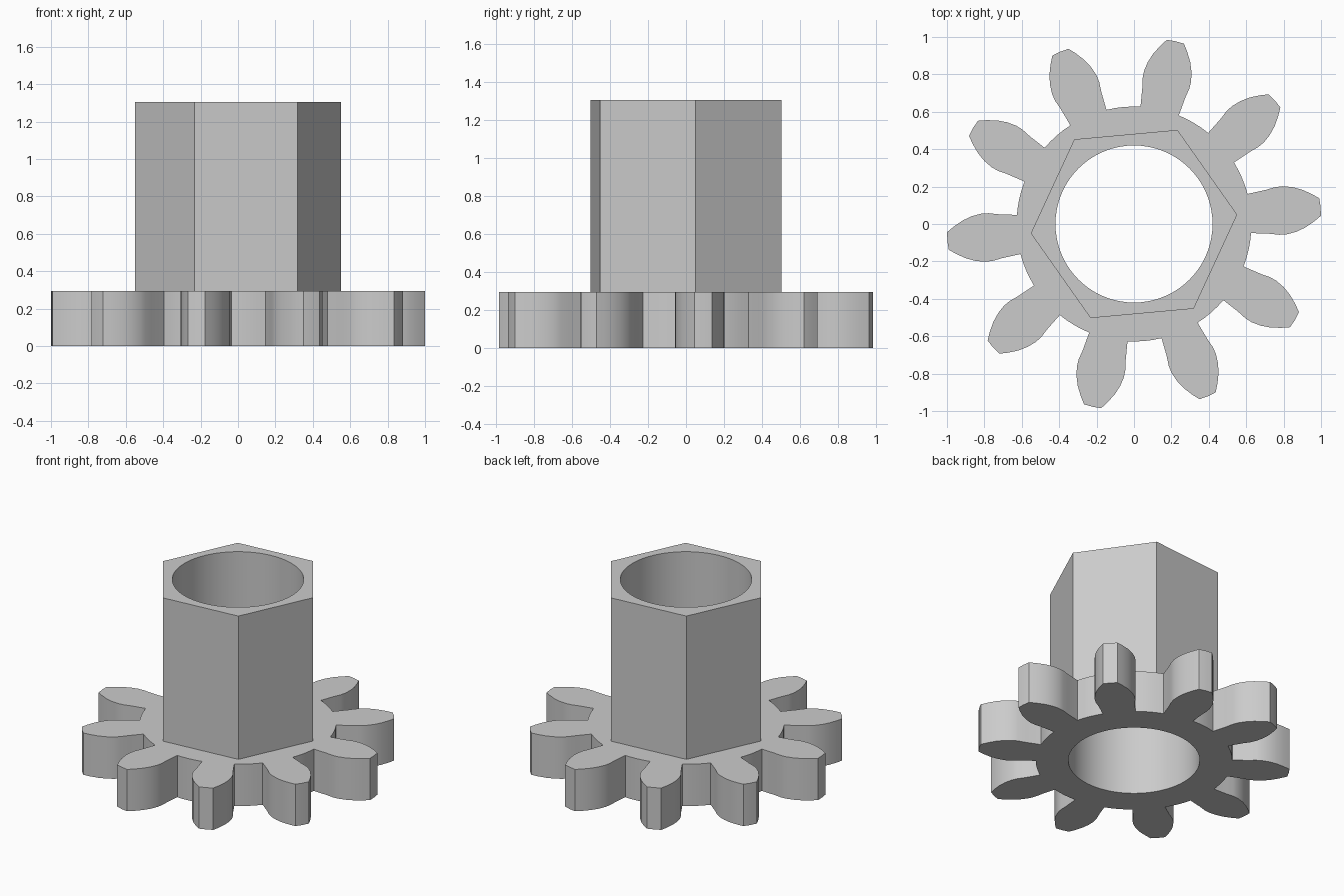
import bpy
import bmesh
from math import cos, sin, radians, tau

cube = bpy.data.objects.get("Cube")
if cube:
    bpy.data.objects.remove(cube, do_unlink=True)

TEETH = 10
TURN = radians(5.2)
GEAR_TOP, TOP = 0.295, 1.305
BORE = 0.42

steel = bpy.data.materials.new("plain_grey")
steel.use_nodes = True
GREY = (0.6, 0.6, 0.6, 1)
steel.diffuse_color = GREY
steel.node_tree.nodes["Principled BSDF"].inputs["Base Color"].default_value = GREY


def prism(name, outline, low, high):
    """Upright solid over a flat outline."""
    bm = bmesh.new()
    face = bm.faces.new([bm.verts.new((x, y, low)) for x, y in outline])
    up = bmesh.ops.extrude_face_region(bm, geom=[face])["geom"]
    verts = [v for v in up if isinstance(v, bmesh.types.BMVert)]
    bmesh.ops.translate(bm, verts=verts, vec=(0, 0, high - low))
    bmesh.ops.recalc_face_normals(bm, faces=bm.faces)
    mesh = bpy.data.meshes.new(name)
    bm.to_mesh(mesh)
    bm.free()
    mesh.materials.append(steel)
    obj = bpy.data.objects.new(name, mesh)
    bpy.context.collection.objects.link(obj)
    return obj


def ring(count, radius, turn=0):
    return [(radius * cos(turn + tau * i / count), radius * sin(turn + tau * i / count))
            for i in range(count)]


def combine(target, other, operation):
    """Apply a boolean and drop the helper."""
    mod = target.modifiers.new(operation, "BOOLEAN")
    mod.operation, mod.object, mod.solver = operation, other, "EXACT"
    bpy.context.view_layer.objects.active = target
    bpy.ops.object.modifier_apply(modifier=mod.name)
    bpy.data.objects.remove(other, do_unlink=True)


# Tooth flank: distance along the tooth axis, half width
flank = [(0.619, 0.105), (0.72, 0.118), (0.77, 0.128), (0.81, 0.129),
         (0.86, 0.120), (0.91, 0.102), (0.96, 0.074), (0.999, 0.047)]
tooth = [(u, -w) for u, w in flank] + [(1.002, 0)] + [(u, w) for u, w in reversed(flank)]

# Gear outline: ten teeth joined by root arcs
outline = []
for i in range(TEETH):
    a = TURN + tau * i / TEETH
    outline += [(u * cos(a) - w * sin(a), u * sin(a) + w * cos(a)) for u, w in tooth]
    for step in (13.8, 18, 22.2):
        b = a + radians(step)
        outline.append((0.628 * cos(b), 0.628 * sin(b)))

# Toothed wheel, hexagonal collar and round bore
gear = prism("pinion_gear", outline, 0, GEAR_TOP)
collar = prism("hex_collar", ring(6, 0.554, TURN), GEAR_TOP / 2, TOP)
combine(gear, collar, "UNION")
bore = prism("bore_cutter", ring(72, BORE), -0.2, TOP + 0.2)
bore.hide_render = True
combine(gear, bore, "DIFFERENCE")

# Smooth flanks and bore, crisp edges
bpy.ops.object.select_all(action="DESELECT")
gear.select_set(True)
bpy.context.view_layer.objects.active = gear
bpy.ops.object.shade_smooth_by_angle(angle=radians(30))
